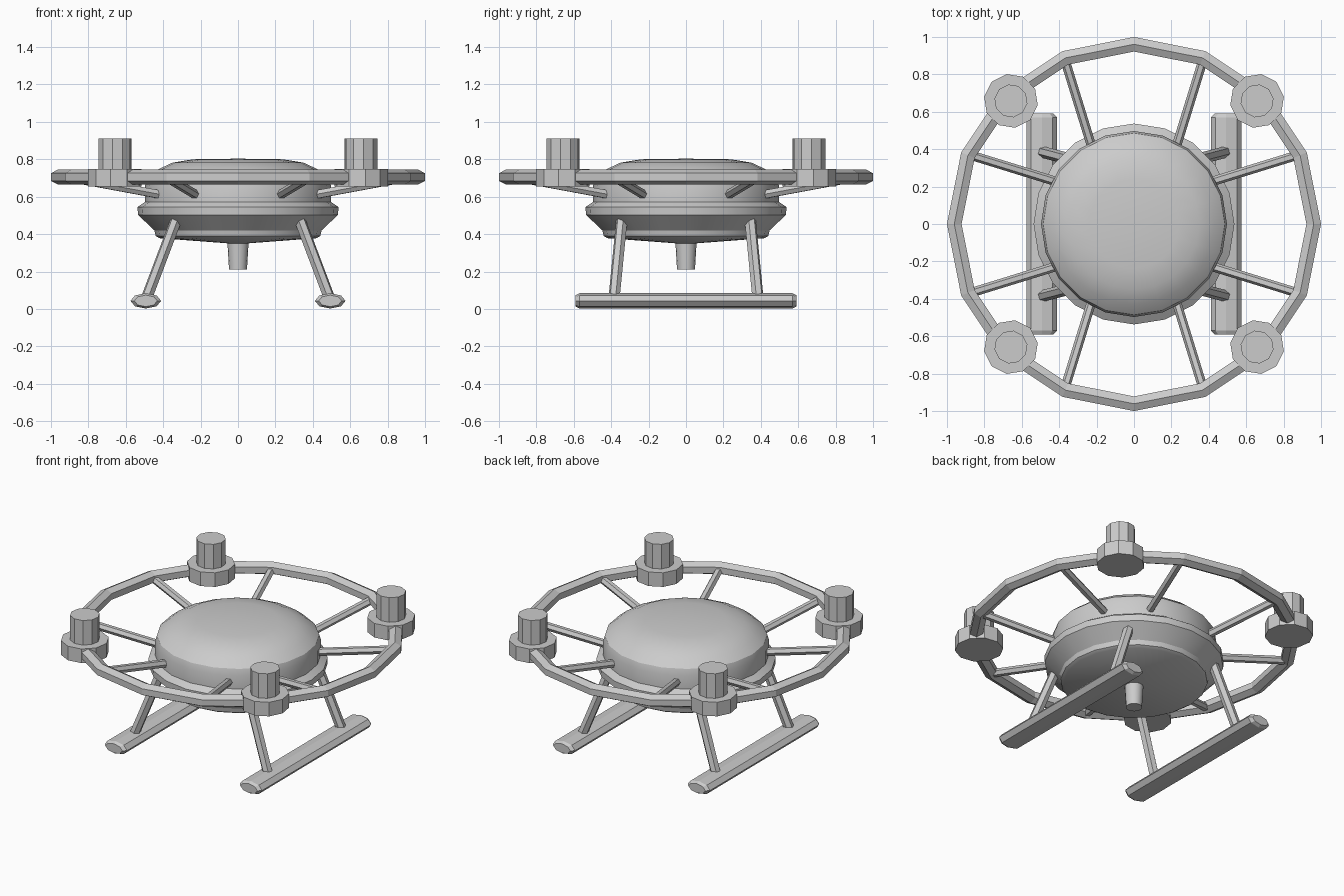
import bpy, bmesh
from math import pi, sin, cos, radians
from mathutils import Vector

if "Cube" in bpy.data.objects:
    bpy.data.objects.remove(bpy.data.objects["Cube"])


def make(name, rings, closed=False, smooth=False):
    """Skin a list of vertex loops; cap the ends, or join last to first."""
    bm = bmesh.new()
    loops = [[bm.verts.new(p) for p in r] for r in rings]
    n = len(loops[0])
    pairs = list(zip(loops, loops[1:])) + ([(loops[-1], loops[0])] if closed else [])
    for a, b in pairs:
        for i in range(n):
            j = (i + 1) % n
            bm.faces.new((a[i], a[j], b[j], b[i]))
    if not closed:
        bm.faces.new(loops[0])
        bm.faces.new(loops[-1])
    bmesh.ops.recalc_face_normals(bm, faces=bm.faces[:])
    me = bpy.data.meshes.new(name)
    bm.to_mesh(me)
    bm.free()
    ob = bpy.data.objects.new(name, me)
    bpy.context.collection.objects.link(ob)
    if smooth:
        bpy.ops.object.select_all(action='DESELECT')
        ob.select_set(True)
        bpy.context.view_layer.objects.active = ob
        bpy.ops.object.shade_smooth_by_angle(angle=radians(30))
    return ob


def lathe(name, profile, sides, at=(0, 0), start=0.0, smooth=False):
    rings = [[(at[0] + r * cos(start + 2 * pi * i / sides),
               at[1] + r * sin(start + 2 * pi * i / sides), z)
              for i in range(sides)] for r, z in profile]
    return make(name, rings, smooth=smooth)


def rod(name, a, b, r, sides=6):
    a, b = Vector(a), Vector(b)
    d = (b - a).normalized()
    u = d.cross(Vector((0, 0, 1))).normalized()
    v = u.cross(d)
    sec = [r * (u * cos(2 * pi * i / sides) + v * sin(2 * pi * i / sides))
           for i in range(sides)]
    return make(name, [[p + s for s in sec] for p in (a, b)])


# Main body: shallow dome, waist flange and slightly conical underside
lathe("body", [(0.02, 0.348), (0.42, 0.378), (0.44, 0.39), (0.447, 0.42),
               (0.535, 0.503), (0.537, 0.545), (0.497, 0.572), (0.497, 0.66),
               (0.485, 0.70), (0.43, 0.745), (0.35, 0.782), (0.24, 0.80),
               (0.03, 0.803)], 20, smooth=True)

# Camera post under the body
lathe("camera", [(0.048, 0.21), (0.058, 0.38)], 16, smooth=True)

# Outer guard ring, 16 sides with a hexagonal section
ring = []
for k in range(16):
    a = 2 * pi * k / 16
    loop = []
    for i in range(6):
        t = pi / 6 + i * pi / 3
        r = 0.961 + 0.045 * cos(t)
        loop.append((r * cos(a), r * sin(a), 0.705 + 0.041 * sin(t)))
    ring.append(loop)
make("guard_ring", ring, closed=True)

for sx in (-1, 1):
    # Landing skid: flattened octagon with chamfered ends
    rings = []
    for y, s in ((-0.59, 0.75), (-0.57, 1), (0.57, 1), (0.59, 0.75)):
        rings.append([(sx * 0.493 + 0.082 * s * cos(i * pi / 4), y,
                       0.043 + 0.041 * s * sin(i * pi / 4)) for i in range(8)])
    make("skid", rings)

    for sy in (-1, 1):
        # Motor mount and motor on the ring
        start = math_angle = pi / 4 if sx * sy > 0 else 3 * pi / 4
        if sy < 0:
            start += pi
        at = (sx * 0.658, sy * 0.658)
        lathe("motor_mount", [(0.145, 0.655), (0.145, 0.748)], 10, at, start)
        lathe("motor", [(0.089, 0.74), (0.089, 0.91)], 10, at, start)

        # Skid strut
        rod("skid_strut", (sx * 0.49, sy * 0.385, 0.055),
            (sx * 0.318, sy * 0.34, 0.51), 0.031)

        # Two spokes per quadrant, mirrored across the diagonal
        rod("spoke", (sx * 0.37, sy * 0.88, 0.697), (sx * 0.225, sy * 0.41, 0.61), 0.025)
        rod("spoke", (sx * 0.88, sy * 0.37, 0.697), (sx * 0.41, sy * 0.225, 0.61), 0.025)
